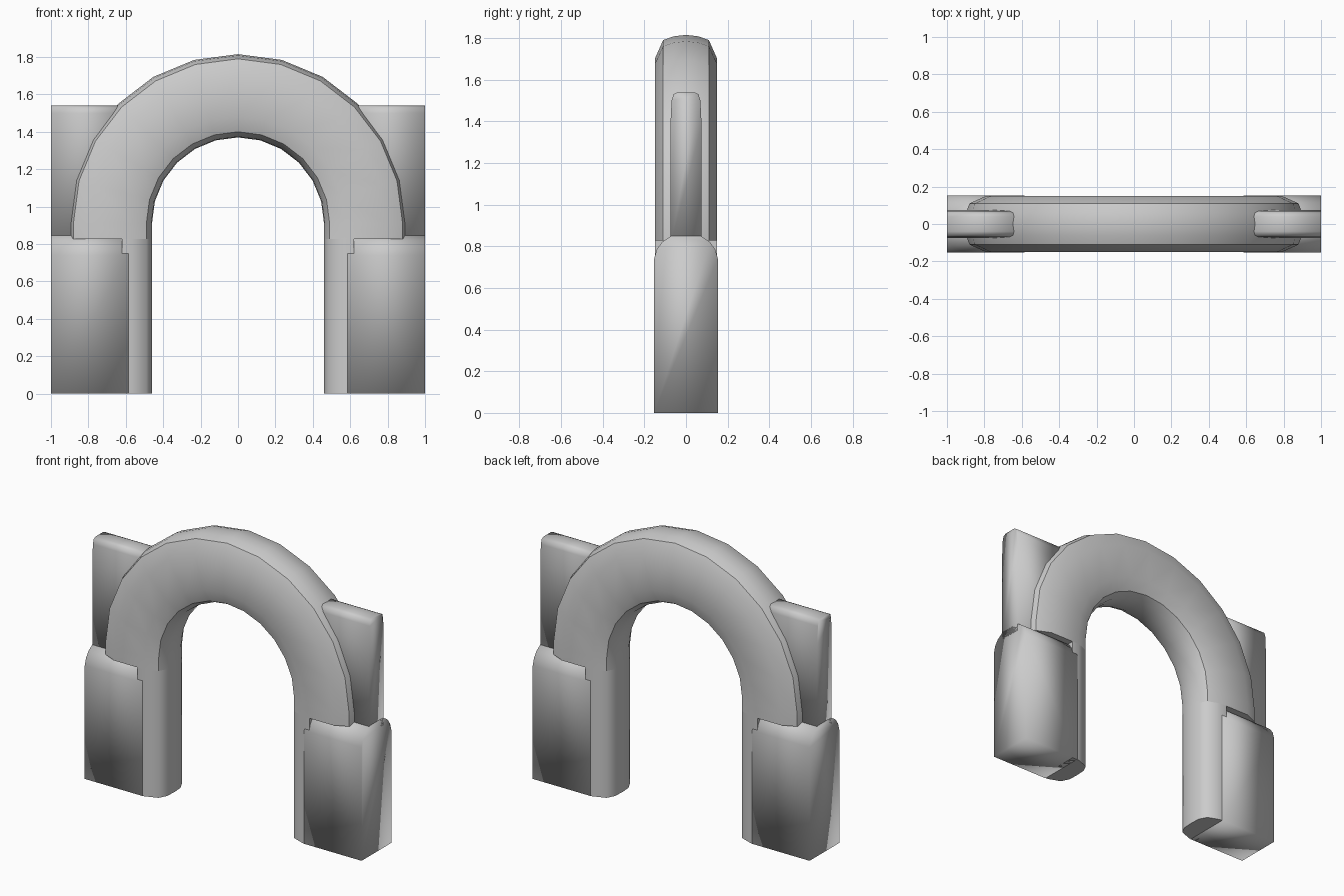
import bpy, bmesh
from math import sin, cos, pi, radians

cube = bpy.data.objects.get("Cube")
if cube:
    bpy.data.objects.remove(cube)

grey = bpy.data.materials.new("light_grey")
grey.use_nodes = True
colour = (0.6, 0.6, 0.6, 1)
grey.diffuse_color = colour
grey.node_tree.nodes["Principled BSDF"].inputs["Base Color"].default_value = colour


def loft(name, rings, angle):
    """Skin a row of matching closed rings and cap both ends."""
    bm = bmesh.new()
    rows = [[bm.verts.new(p) for p in ring] for ring in rings]
    n = len(rows[0])
    for a, b in zip(rows, rows[1:]):
        for i in range(n):
            j = (i + 1) % n
            bm.faces.new((a[i], a[j], b[j], b[i]))
    bm.faces.new(rows[0])
    bm.faces.new(rows[-1])
    bmesh.ops.recalc_face_normals(bm, faces=bm.faces)
    mesh = bpy.data.meshes.new(name)
    bm.to_mesh(mesh)
    bm.free()
    mesh.materials.append(grey)
    obj = bpy.data.objects.new(name, mesh)
    bpy.context.collection.objects.link(obj)
    bpy.ops.object.select_all(action='DESELECT')
    obj.select_set(True)
    bpy.context.view_layer.objects.active = obj
    bpy.ops.object.shade_smooth_by_angle(angle=radians(angle))
    return obj


def mirrored(half):
    """Complete a half outline (y, other) across y = 0."""
    return half + [(-y, v) for y, v in reversed(half) if y > 0]


# Arch cross-section: (y, radius)
inner = [(0, 0.46), (0.07, 0.464), (0.12, 0.49), (0.15, 0.57)]
outer = [(0.15, 0.79), (0.11, 0.88), (0.06, 0.898), (0, 0.905)]
half = inner + outer
section = half + [(-y, r) for y, r in half[-2:0:-1]]
CENTRE, BASE, STEPS = 0.91, 0.828, 12

# Arch: half circle with short straight feet
rings = [[(r, y, BASE) for y, r in section]]
for k in range(STEPS + 1):
    t = pi * k / STEPS
    rings.append([(r * cos(t), y, CENTRE + r * sin(t)) for y, r in section])
rings.append([(-r, y, BASE) for y, r in section])
loft("arch", rings, 40)

# Profiles shared by both sides
jamb_half = inner + [(0.15, 0.62)]
jamb = jamb_half + [(-y, x) for y, x in jamb_half[:0:-1]]
block = mirrored([(0.153, 0), (0.153, 0.74), (0.14, 0.785), (0.115, 0.82), (0.07, 0.85)])
fin = mirrored([(0.075, 0.8), (0.075, 1.38), (0.069, 1.5), (0.06, 1.53), (0.04, 1.54)])

for side, s in (("left", 1), ("right", -1)):
    # Rounded inner jamb
    loft(side + "_jamb", [[(s * x, y, z) for y, x in jamb] for z in (0, BASE)], 50)
    # Heavy base block with a rounded top
    loft(side + "_base_block", [[(s * x, y, z) for y, z in block] for x in (0.585, 1)], 95)
    # Thin upper wall running into the arch
    loft(side + "_upper_wall", [[(s * x, y, z) for y, z in fin] for x in (0.62, 1)], 95)
